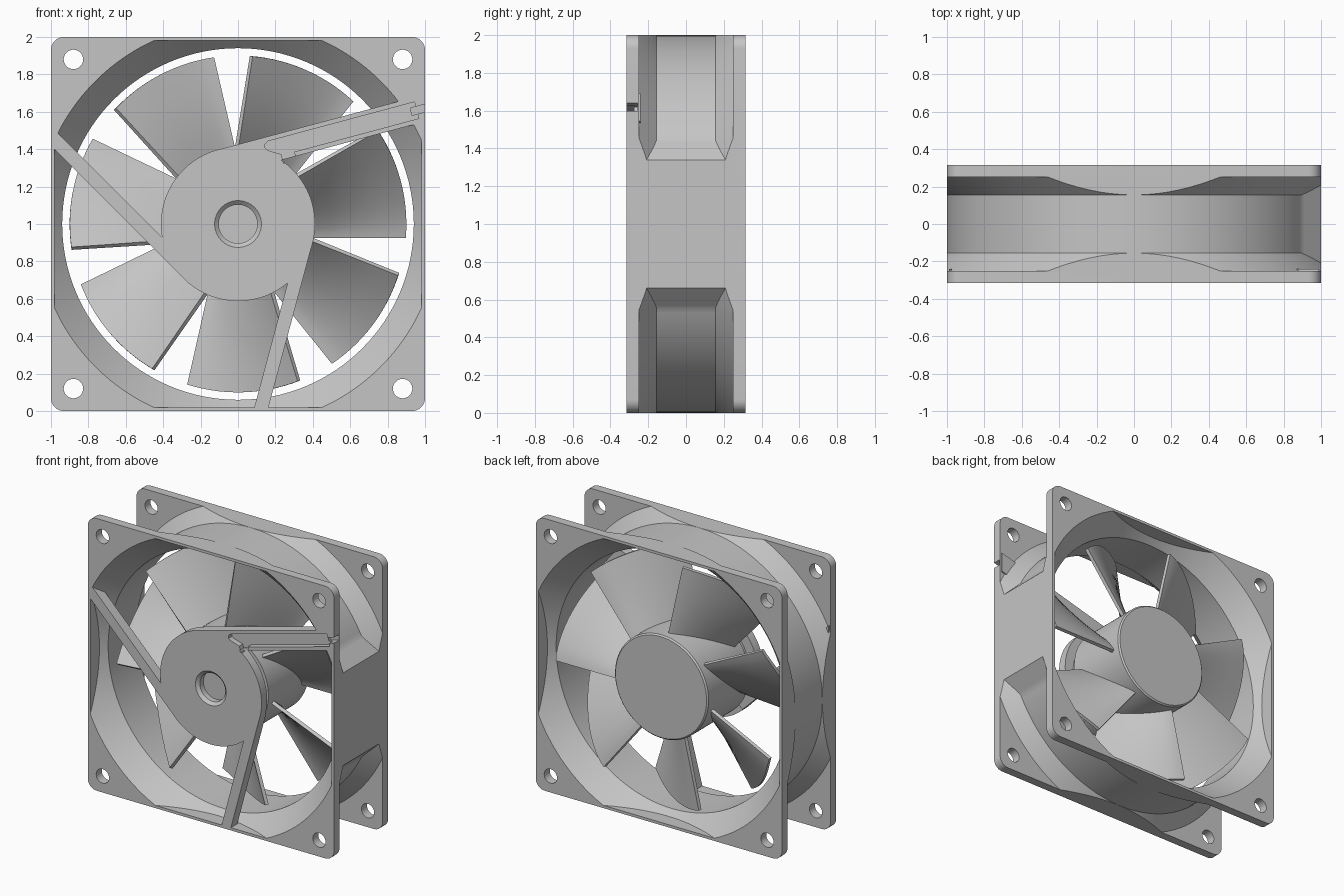
import bpy, bmesh, math
from mathutils import Vector

cube = bpy.data.objects.get("Cube")
if cube:
    bpy.data.objects.remove(cube, do_unlink=True)

grey = bpy.data.materials.new("plain_grey")
grey.use_nodes = True
grey.diffuse_color = (0.56, 0.56, 0.56, 1)
grey.node_tree.nodes["Principled BSDF"].inputs["Base Color"].default_value = grey.diffuse_color

MID = 1.0      # height of the axis
SEG = 128


def finish(bm, name):
    bmesh.ops.recalc_face_normals(bm, faces=bm.faces)
    mesh = bpy.data.meshes.new(name)
    bm.to_mesh(mesh)
    bm.free()
    mesh.materials.append(grey)
    obj = bpy.data.objects.new(name, mesh)
    bpy.context.collection.objects.link(obj)
    return obj


def lathe(name, profile):
    """Spin (radius, y) points around the axis; both ends get a flat cap."""
    bm = bmesh.new()
    rings = []
    for r, y in profile:
        rings.append([bm.verts.new((r * math.cos(a), y, MID + r * math.sin(a)))
                      for a in (math.tau * i / SEG for i in range(SEG))])
    for a, b in zip(rings, rings[1:]):
        for i in range(SEG):
            j = (i + 1) % SEG
            bm.faces.new((a[i], a[j], b[j], b[i]))
    bm.faces.new(rings[0])
    bm.faces.new(rings[-1])
    return finish(bm, name)


def prism(name, outline, y0, y1):
    """Extrude an (x, height above axis) outline along y."""
    bm = bmesh.new()
    face = bm.faces.new([bm.verts.new((x, y0, MID + z)) for x, z in outline])
    new = bmesh.ops.extrude_face_region(bm, geom=[face])["geom"]
    bmesh.ops.translate(bm, vec=(0, y1 - y0, 0),
                        verts=[v for v in new if isinstance(v, bmesh.types.BMVert)])
    return finish(bm, name)


def square(h, radius=0.0):
    corners = [(1, 1), (-1, 1), (-1, -1), (1, -1)]
    if not radius:
        return [(h * x, h * z) for x, z in corners]
    pts = []
    for q, (cx, cz) in enumerate(corners):
        for i in range(9):
            a = math.radians(90 * q + 90 * i / 8)
            pts.append((cx * (h - radius) + radius * math.cos(a),
                        cz * (h - radius) + radius * math.sin(a)))
    return pts


def disc(x, z, r, n=32):
    return [(x + r * math.cos(math.tau * i / n), z + r * math.sin(math.tau * i / n))
            for i in range(n)]


def combine(obj, other, operation, keep=False):
    mod = obj.modifiers.new("cut", "BOOLEAN")
    mod.operation, mod.object, mod.solver = operation, other, "EXACT"
    bpy.context.view_layer.objects.active = obj
    bpy.ops.object.modifier_apply(modifier=mod.name)
    if not keep:
        bpy.data.objects.remove(other, do_unlink=True)


def along(deg, points):
    """Map (distance along, offset from axis) for a strut running at deg."""
    a = math.radians(deg)
    return [(u * math.cos(a) - n * math.sin(a), u * math.sin(a) + n * math.cos(a))
            for u, n in points]


def bar(u0, u1, n0, n1):
    return [(u0, n0), (u1, n0), (u1, n1), (u0, n1)]


# Housing: flared tube trimmed square, two flanges and one side panel
housing = lathe("housing", [(1.105, -0.255), (0.9995, -0.155), (0.9995, 0.155), (1.105, 0.255)])
combine(housing, prism("trim", square(1.0), -0.5, 0.5), "INTERSECT")
panel = [(0.89, 0.45), (0.89, -0.45), (1.0, -0.34), (1.0, 0.34)]
combine(housing, prism("panel", panel, -0.28, 0.28), "UNION")
for y0, y1 in ((-0.315, -0.25), (0.25, 0.315)):
    combine(housing, prism("flange", square(1.0, 0.07), y0, y1), "UNION")

# Flared air passage and screw holes
bore = lathe("bore", [(1.107, -0.345), (0.94, -0.165), (0.94, 0.165), (1.107, 0.345)])
combine(bore, prism("trim", square(0.98), -0.5, 0.5), "INTERSECT")
combine(housing, bore, "DIFFERENCE")
for sx in (-1, 1):
    for sz in (-1, 1):
        combine(housing, prism("hole", disc(0.88 * sx, 0.88 * sz, 0.052), -0.5, 0.5), "DIFFERENCE")

# Motor mount: front disc with a chamfered recess, and three tangent struts
mount = lathe("motor_mount", [(0.412, -0.315), (0.412, -0.25), (0.34, -0.25), (0.34, -0.21)])
for deg, inner in ((135, 0.338), (255, 0.338), (15, 0.27)):
    strut = prism("strut", along(deg, bar(0.0, 1.3, inner, 0.411)), -0.315, -0.24)
    combine(strut, prism("trim", square(0.99), -0.5, 0.5), "INTERSECT")
    combine(mount, strut, "UNION")
combine(mount, lathe("recess", [(0.127, -0.33), (0.125, -0.315), (0.103, -0.295), (0.103, -0.255)]),
        "DIFFERENCE")

# Cable channel in the wide strut: open beside the disc, with an exit notch in the flange
channel = [(0.39, 0.295), (1.08, 0.295), (1.08, 0.386), (0.27, 0.386), (0.25, 0.375),
           (0.245, 0.355), (0.255, 0.34), (0.32, 0.3), (0.32, 0.25), (0.39, 0.25)]
groove = prism("groove", along(15, channel), -0.35, -0.275)
notch = prism("notch", along(15, bar(1.05, 1.3, 0.32, 0.36)), -0.35, -0.256)
for cutter in (groove, notch):
    combine(mount, cutter, "DIFFERENCE", keep=True)
    combine(housing, cutter, "DIFFERENCE")

# Rotor cup
rotor = lathe("rotor_hub", [(0.38, -0.19), (0.38, 0.28), (0.37, 0.29)])


# Seven pitched blades: a thin curved sheet, straight from root to tip, then thickened
def blade(index):
    bm = bmesh.new()
    rows, cols = 4, 14
    mid = 66.2 + index * 360 / 7

    def station(r, half, t):
        a = math.radians(mid + half * (2 * t - 1))
        return Vector((r * math.cos(a), 0.22 - 0.35 * t ** 1.35, MID + r * math.sin(a)))

    grid = []
    for i in range(rows + 1):
        grid.append([bm.verts.new(station(0.365, 26, j / cols).lerp(
            station(0.9, 19.3, j / cols), i / rows)) for j in range(cols + 1)])
    for i in range(rows):
        for j in range(cols):
            bm.faces.new((grid[i][j], grid[i][j + 1], grid[i + 1][j + 1], grid[i + 1][j]))
    obj = finish(bm, f"blade_{index + 1}")
    solid = obj.modifiers.new("thickness", "SOLIDIFY")
    solid.thickness, solid.offset = 0.024, 0
    bpy.context.view_layer.objects.active = obj
    bpy.ops.object.modifier_apply(modifier=solid.name)
    return obj


parts = [housing, mount, rotor] + [blade(i) for i in range(7)]

# Smooth curved walls, keep edges crisp
bpy.ops.object.select_all(action="DESELECT")
for part in parts:
    part.select_set(True)
bpy.context.view_layer.objects.active = housing
bpy.ops.object.shade_smooth_by_angle(angle=math.radians(25))
